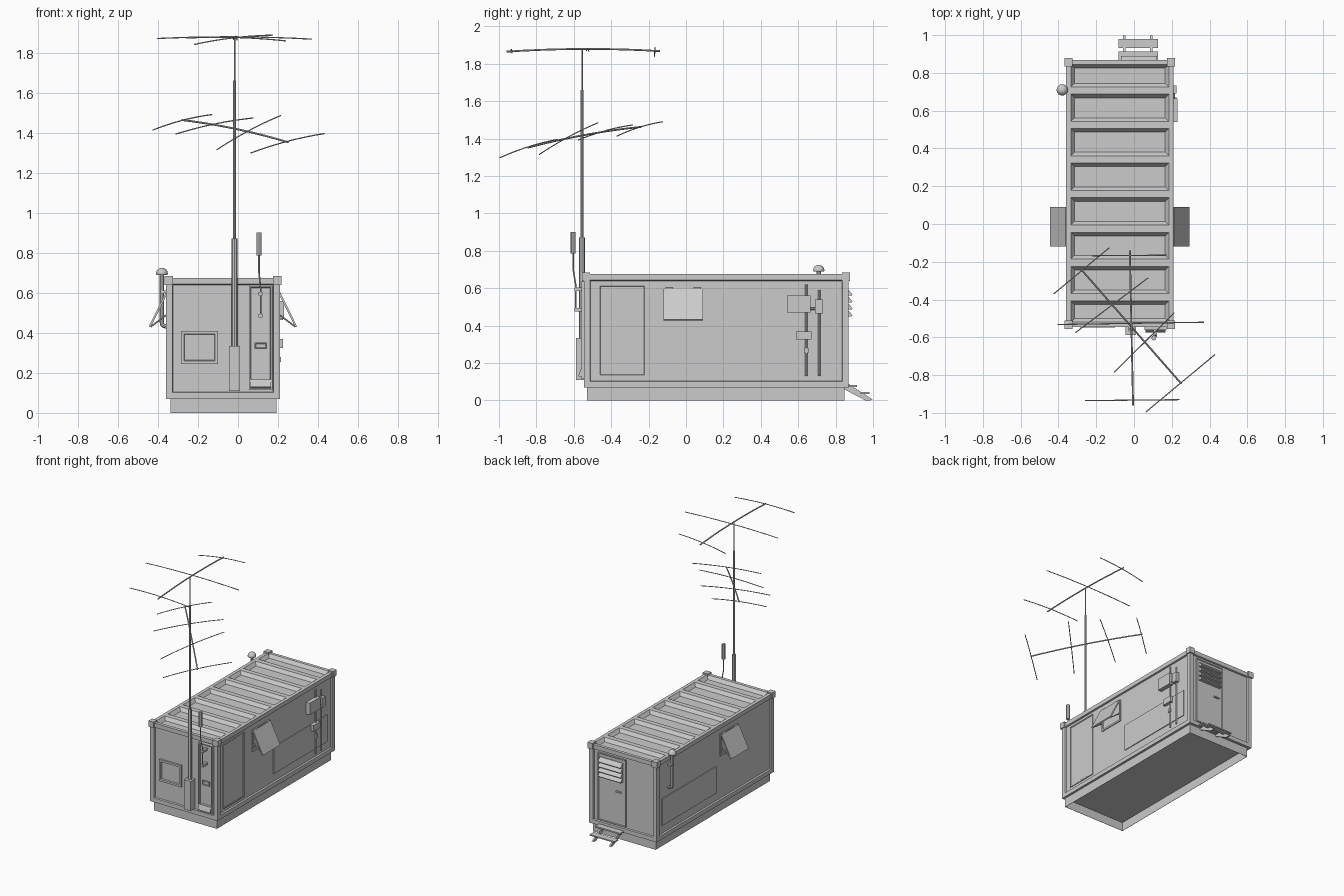
import bpy, bmesh
from mathutils import Vector

if "Cube" in bpy.data.objects:
    bpy.data.objects.remove(bpy.data.objects["Cube"])

CX = -0.075                      # centre line of the shelter in x


def mx(x):                       # mirror an x value across the shelter
    return 2 * CX - x


def finish(name, bm):
    me = bpy.data.meshes.new(name)
    bm.to_mesh(me)
    bm.free()
    ob = bpy.data.objects.new(name, me)
    bpy.context.collection.objects.link(ob)
    return ob


def inset(bm, normal, rim, depth):
    n = Vector(normal)
    bm.normal_update()
    fs = sorted((f for f in bm.faces if f.normal.dot(n) > 0.99), key=lambda f: -f.calc_area())[:1]
    bmesh.ops.inset_region(bm, faces=fs, thickness=rim, use_even_offset=True)
    bmesh.ops.inset_region(bm, faces=fs, thickness=0.003, depth=depth, use_even_offset=True)


def cube(x, y, z):
    bm = bmesh.new()
    bmesh.ops.create_cube(bm, size=1)
    for v in bm.verts:
        v.co = [r[0] if c < 0 else r[1] for c, r in zip(v.co, (x, y, z))]
    bm.normal_update()
    return bm


def box(name, x, y, z, normal=None, rim=0.01, depth=-0.005):
    bm = cube(sorted(x), y, z)
    if normal:
        inset(bm, normal, rim, depth)
    return finish(name, bm)


def prism(name, pts, axis, a, b):
    """Extrude a profile along x (pts are y,z) or along y (pts are x,z)."""
    bm = bmesh.new()
    f = bm.faces.new([bm.verts.new((a, p, q) if axis == 'x' else (p, a, q)) for p, q in pts])
    r = bmesh.ops.extrude_face_region(bm, geom=[f], use_keep_orig=True)
    d = Vector((b - a, 0, 0) if axis == 'x' else (0, b - a, 0))
    for v in r['geom']:
        if isinstance(v, bmesh.types.BMVert):
            v.co += d
    bmesh.ops.recalc_face_normals(bm, faces=bm.faces)
    return finish(name, bm)


def tube(name, pts, r, smooth=False):
    cu = bpy.data.curves.new(name, 'CURVE')
    cu.dimensions = '3D'
    cu.bevel_depth, cu.bevel_resolution, cu.use_fill_caps = r, 2, True
    sp = cu.splines.new('NURBS' if smooth else 'POLY')
    sp.points.add(len(pts) - 1)
    for p, c in zip(sp.points, pts):
        p.co = (*c, 1)
    if smooth:
        sp.use_endpoint_u, sp.order_u, sp.resolution_u = True, 3, 5
    ob = bpy.data.objects.new(name, cu)
    bpy.context.collection.objects.link(ob)
    bpy.ops.object.select_all(action='DESELECT')
    ob.select_set(True)
    bpy.context.view_layer.objects.active = ob
    bpy.ops.object.convert(target='MESH')
    bpy.ops.object.shade_smooth_by_angle()


def arched(name, a, b, r, rise):
    a, b = Vector(a), Vector(b)
    mid = (a + b) / 2 + Vector((0, 0, 2 * rise))
    tube(name, [a, mid, b], r, True)


# Base skid, hollow underneath
box("base_skid", (-0.338, 0.193), (-0.53, 0.847), (0, 0.075), (0, 0, -1), 0.002, -0.065)

# Shelter body: framed walls and a roof of eight pressed recesses
X0, X1, Y0, Y1, ZT = -0.36, 0.21, -0.545, 0.868, 0.675
bm = cube((X0, X1), (Y0, Y1), (0.07, ZT))
for n in ((1, 0, 0), (-1, 0, 0), (0, 1, 0), (0, -1, 0)):
    inset(bm, n, 0.032, -0.012)
top = [f for f in bm.faces if f.normal.z > 0.9 and f.calc_center_median().z > ZT - 0.001]
bmesh.ops.delete(bm, geom=top, context='FACES_ONLY')
cuts = [Y0, -0.388, -0.205, -0.025, 0.158, 0.342, 0.524, 0.706, Y1]
rows = [(bm.verts.new((X0, y, ZT)), bm.verts.new((X1, y, ZT))) for y in cuts]
roof = [bm.faces.new((a[0], a[1], b[1], b[0])) for a, b in zip(rows, rows[1:])]
bm.normal_update()
bmesh.ops.inset_individual(bm, faces=roof, thickness=0.019, use_even_offset=True)
for v in {v for f in roof for v in f.verts}:
    v.co.x = CX + (v.co.x - CX) * 0.975
    v.co.y = min(max(v.co.y, Y0 + 0.025), Y1 - 0.024)
bmesh.ops.inset_individual(bm, faces=roof, thickness=0.019, depth=-0.025, use_even_offset=True)
finish("shelter_body", bm)

# Corner castings on the roof
for i, x in enumerate(((-0.368, -0.325), (0.175, 0.218))):
    for j, y in enumerate(((-0.555, -0.512), (0.835, 0.878))):
        box(f"corner_casting_{i}{j}", x, y, (0.64, 0.685))

# Side door and equipment hatches
W = 0.196                        # recessed side wall
box("side_door", (W, 0.204), (-0.466, -0.214), (0.128, 0.62), (1, 0, 0), 0.007, -0.003)
for side, s in (("right", lambda x: x), ("left", mx)):
    n = (1, 0, 0) if side == "right" else (-1, 0, 0)
    box(side + "_hatch", (s(W), s(0.204)), (0.14, 0.79), (0.166, 0.37))
    # Propped window flap
    box(side + "_window_frame", (s(W), s(0.205)), (-0.115, 0.092), (0.43, 0.6), n, 0.014, -0.006)
    prism(side + "_window_flap", [(s(0.205), 0.592), (s(0.213), 0.597), (s(0.295), 0.432), (s(0.287), 0.427)],
          'y', -0.12, 0.09)
    for y in (-0.105, 0.08):
        tube(side + "_flap_stay", [(s(0.287), y, 0.43), (s(0.2), y, 0.495)], 0.004)
    for y in (-0.09, 0.06):
        tube(side + "_flap_hinge", [(s(0.208), y - 0.02, 0.597), (s(0.208), y + 0.02, 0.597)], 0.006)

# Cable conduits and junction boxes on the right wall
for i, (y, z0, z1) in enumerate(((0.643, 0.13, 0.62), (0.712, 0.13, 0.59))):
    tube(f"conduit_{i}", [(0.205, y, z0), (0.205, y, z1)], 0.006)
box("conduit_clamp", (W, 0.215), (0.632, 0.654), (0.255, 0.28))
box("junction_box_large", (W, 0.23), (0.54, 0.665), (0.47, 0.56))
box("junction_box_small", (W, 0.226), (0.69, 0.732), (0.465, 0.54))
box("junction_box_lower", (W, 0.226), (0.588, 0.67), (0.325, 0.37))
tube("junction_link", [(0.212, 0.66, 0.49), (0.212, 0.7, 0.49)], 0.006)

# Exhaust pipe with mushroom cap on the left wall
tube("exhaust_pipe", [(-0.345, 0.71, 0.432), (-0.38, 0.71, 0.43), (-0.38, 0.71, 0.47),
                      (-0.38, 0.71, 0.58), (-0.38, 0.71, 0.7)], 0.011, True)
box("exhaust_bracket", (-0.385, -0.35), (0.697, 0.723), (0.6, 0.612))
bm = bmesh.new()
bmesh.ops.create_uvsphere(bm, u_segments=16, v_segments=8, radius=0.03)
for v in bm.verts:
    v.co.z = max(v.co.z, -0.006)
bmesh.ops.translate(bm, verts=bm.verts, vec=(-0.38, 0.71, 0.695))
finish("exhaust_cap", bm)

# Rear door with louvres and handle
box("rear_door", (-0.095, 0.142), (0.85, 0.864), (0.11, 0.625), (0, 1, 0), 0.006, -0.003)
for i in range(4):
    z = 0.595 - 0.037 * i
    prism(f"louvre_{i}", [(0.86, z), (0.866, z), (0.89, z - 0.028), (0.886, z - 0.034), (0.86, z - 0.034)],
          'x', -0.07, 0.122)
box("rear_door_handle", (-0.06, -0.015), (0.86, 0.87), (0.362, 0.372))

# Entry steps
for x in (-0.052, 0.092):
    prism("step_stringer", [(0.845, 0.085), (0.875, 0.085), (0.997, 0.006), (0.985, 0), (0.96, 0), (0.845, 0.06)],
          'x', x - 0.006, x + 0.006)
box("upper_tread", (-0.082, 0.128), (0.865, 0.913), (0.072, 0.082))
box("lower_tread", (-0.082, 0.128), (0.932, 0.98), (0.035, 0.044))

# Front window
F = -0.531
box("front_window", (-0.285, -0.1), (-0.547, F), (0.245, 0.41), (0, -1, 0), 0.015, -0.01)

# Front cable locker
box("front_locker", (0.055, 0.172), (-0.56, F), (0.115, 0.635), (0, -1, 0), 0.008, -0.015)
prism("locker_foot", [(-0.575, 0.13), (-0.54, 0.125), (-0.54, 0.168), (-0.563, 0.168)], 'x', 0.062, 0.166)
box("locker_plate", (0.083, 0.145), (-0.555, -0.54), (0.318, 0.352), (0, -1, 0), 0.005, -0.004)

# Whip antenna beside the locker
tube("whip_rod", [(0.113, -0.588, 0.48), (0.113, -0.59, 0.62), (0.105, -0.603, 0.7), (0.105, -0.603, 0.79)], 0.004)
tube("whip_head", [(0.105, -0.603, 0.785), (0.105, -0.603, 0.9)], 0.0135)
for z in (0.485, 0.595):
    box("whip_clamp", (0.103, 0.123), (-0.597, -0.54), (z - 0.009, z + 0.009))

# Telescopic mast
M = (-0.017, -0.556)
box("mast_base", (-0.045, 0.011), (-0.588, F), (0.11, 0.335))
for nm, z0, z1, r in (("lower", 0.3, 0.87, 0.015), ("middle", 0.85, 1.66, 0.0075), ("upper", 1.64, 1.88, 0.004)):
    tube(f"mast_{nm}", [(*M, z0), (*M, z1)], r)

# Upper antenna: boom and three elements
arched("upper_boom", (-0.005, -0.96, 1.865), (-0.022, -0.14, 1.868), 0.0048, 0.013)
for a, b in (((-0.26, -0.935, 1.872), (0.24, -0.93, 1.858)),
             ((-0.405, -0.532, 1.87), (0.37, -0.52, 1.867)),
             ((-0.22, -0.168, 1.84), (0.175, -0.165, 1.887))):
    arched("upper_element", a, b, 0.003, 0.01)

# Lower antenna: tilted boom and four elements
arched("lower_boom", (-0.28, -0.24, 1.463), (0.25, -0.845, 1.352), 0.0048, 0.012)
for a, b in (((-0.425, -0.37, 1.413), (-0.13, -0.125, 1.49)),
             ((-0.31, -0.575, 1.393), (0.075, -0.285, 1.473)),
             ((-0.105, -0.785, 1.315), (0.213, -0.47, 1.485)),
             ((0.063, -0.995, 1.298), (0.43, -0.69, 1.395))):
    arched("lower_element", a, b, 0.003, 0.01)
